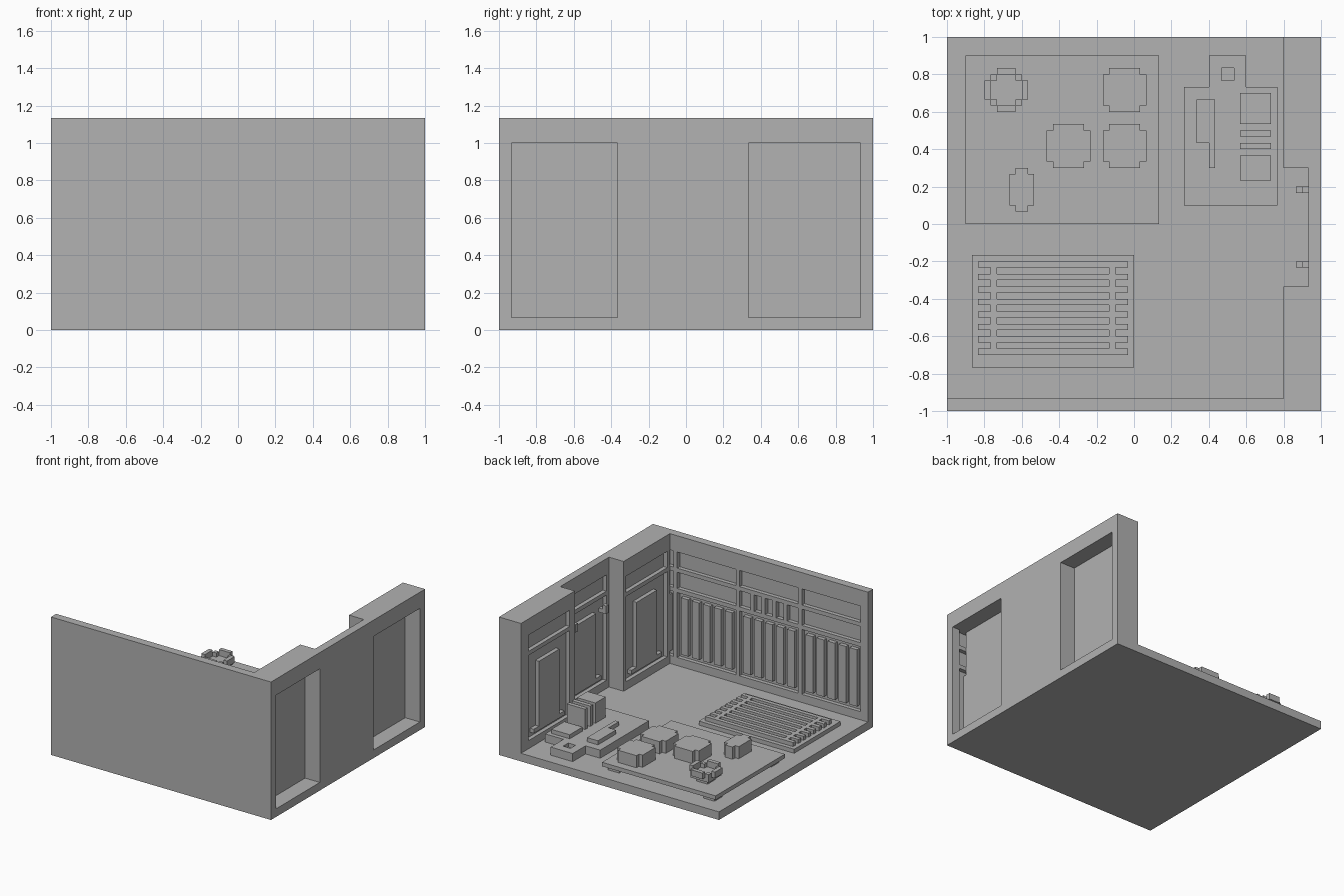
import bpy
import bmesh
from mathutils import Matrix, Vector

UNIT = 1 / 30  # size of one building block
HALF = 30      # half of the room width, in blocks

default_cube = bpy.data.objects.get("Cube")
if default_cube:
    bpy.data.objects.remove(default_cube, do_unlink=True)

grey = bpy.data.materials.new("plain_grey")
grey.use_nodes = True
colour = (0.445, 0.445, 0.445, 1)
grey.diffuse_color = colour
grey.node_tree.nodes["Principled BSDF"].inputs["Base Color"].default_value = colour


def make_part(name, boxes):
    """Make one object from boxes given as (x range, y range, z range) in blocks."""
    bm = bmesh.new()
    for ranges in boxes:
        low = Vector([r[0] for r in ranges])
        high = Vector([r[1] for r in ranges])
        middle = (low + high) / 2 - Vector((HALF, HALF, 0))
        matrix = Matrix.Translation(middle * UNIT) @ Matrix.Diagonal((high - low) * UNIT).to_4x4()
        bmesh.ops.create_cube(bm, size=1, matrix=matrix)
    mesh = bpy.data.meshes.new(name)
    bm.to_mesh(mesh)
    bm.free()
    mesh.materials.append(grey)
    part = bpy.data.objects.new(name, mesh)
    bpy.context.collection.objects.link(part)
    return part


def gaps(outer, openings):
    """Return the solid ranges left between openings."""
    edges = [outer[0]] + [edge for opening in openings for edge in opening] + [outer[1]]
    return list(zip(edges[::2], edges[1::2]))


def lattice(width, columns, height, rows):
    """Posts and rails, as (across, up) ranges, around a grid of openings."""
    posts = [(post, height) for post in gaps(width, columns)]
    rails = [(opening, rail) for opening in columns for rail in gaps(height, rows)]
    return posts + rails


FULL = (0, 60)
WALL = (2, 34)
TOP_ROW = (26, 30)

make_part("floor", [(FULL, FULL, (0, 2))])

# Front wall: thin backing, inner lattice, upright slats
columns = [(2, 18), (19, 35), (36, 52), (53, 58)]
rows = [(4, 20), (21, 25), TOP_ROW]
make_part("front_wall_backing", [(FULL, (0, 1), WALL)])
make_part("front_wall_lattice",
          [(across, (1, 2), up) for across, up in lattice(FULL, columns, WALL, rows)])
slats = []
for start, end in columns:
    for x in range(start + 1, end - 1, 3):
        slats.append(((x, x + 2), (1, 2), (5, 19)))
make_part("front_wall_slats", slats)
vent_start = columns[1][0]
make_part("front_wall_vent_bars",
          [((vent_start + i, vent_start + i + 1), (1, 2), rows[1]) for i in (3, 6, 9, 12)])


# Side wall: each bay has backing, lattice and a door panel
def side_bay(name, face, span, opening):
    rows = [(4, 25), TOP_ROW]
    front, back = (face, face + 1), (face + 1, face + 2)
    boxes = [(back, span, WALL)]
    boxes += [(front, across, up) for across, up in lattice(span, [opening], WALL, rows)]
    make_part(name + "_wall", boxes)
    start, end = opening
    make_part(name + "_door_panel", [
        (front, (start + 4, end - 4), (6, 22)),
        (front, (start + 2, end - 2), (5, 6)),
    ])


def niche_shell(name, span, niche):
    """Solid surround of a niche that is open to the outside."""
    depth = (56, 60)
    make_part(name, [(depth, side, WALL) for side in gaps(span, [niche]) if side[0] < side[1]]
              + [(depth, niche, (30, 34))])


side_bay("front_bay", 54, (2, 20), (3, 19))
side_bay("middle_bay", 58, (20, 39), (21, 38))
side_bay("back_bay", 54, (39, 60), (41, 57))
niche_shell("front_niche_surround", (2, 20), (2, 19))
niche_shell("back_niche_surround", (39, 60), (40, 58))

# Wall hooks in the middle bay
for name, y in (("front_hook", 23), ("back_hook", 35)):
    make_part(name, [((57, 58), (y, y + 1), (22, 23)),
                     ((56, 57), (y, y + 1), (22, 24))])

# Low table with legs
table_x, table_y = (3, 34), (30, 57)
make_part("table_top", [(table_x, table_y, (3, 4))])
make_part("table_legs", [((x, x + 3), (y, y + 3), (2, 3))
                         for x in (table_x[0] + 1, table_x[1] - 4)
                         for y in (table_y[0] + 1, table_y[1] - 4)])


# Rounded blocks on the table
def rounded_block(name, x, y, width, length, height):
    make_part(name, [
        ((x, x + width), (y + 1, y + length - 1), height),
        ((x + 1, x + width - 1), (y, y + length), height),
    ])


for name, x, y in (("back_seat", 25, 48), ("middle_seat", 25, 39), ("side_seat", 16, 39)):
    rounded_block(name, x, y, 7, 7, (4, 7))
rounded_block("small_seat", 10, 32, 4, 7, (4, 7))

# Bowl with raised rim
left, front, size = 6, 48, 7
inner = (1, 6)
rim = (6, 7.5)
bowl = [((left + 2, left + 5), (front + 2, front + 5), (4, 5)),
        ((left + 1, left + 6), (front + 1, front + 6), (5, 6))]
for edge in (0, size - 1):
    bowl.append(((left + edge, left + edge + 1), (front + 2, front + 5), rim))
    bowl.append(((left + 2, left + 5), (front + edge, front + edge + 1), rim))
for dx in (1, 5):
    for dy in (1, 5):
        bowl.append(((left + dx, left + dx + 1), (front + dy, front + dy + 1), (6, 7)))
make_part("bowl", bowl)

# Slatted mat
make_part("mat_base", [((4, 30), (7, 25), (2, 3))])
make_part("mat_slats", [((5, 29), (y, y + 1), (3, 4)) for y in range(9, 25, 2)])
make_part("mat_rails", [((x, x + 1), (9, 24), (3, 4)) for x in (7, 26)])

# Desk with a small socketed extension
make_part("desk_base", [((38, 53), (33, 52), (2, 4))])
socket = lattice((42, 48), [(44, 46)], (52, 57), [(53, 55)])
make_part("desk_extension", [(across, along, (2, 4)) for across, along in socket]
          + [((44, 46), (53, 55), (2, 3))])
make_part("desk_tool", [((40, 43), (43, 50), (4, 5)), ((42, 43), (39, 43), (4, 5))])
shelf = (47, 52)
make_part("desk_pad", [(shelf, (46, 51), (4, 5))])
make_part("desk_books", [(shelf, depth, (4, 9)) for depth in ((37, 41), (42, 43), (44, 45))])
